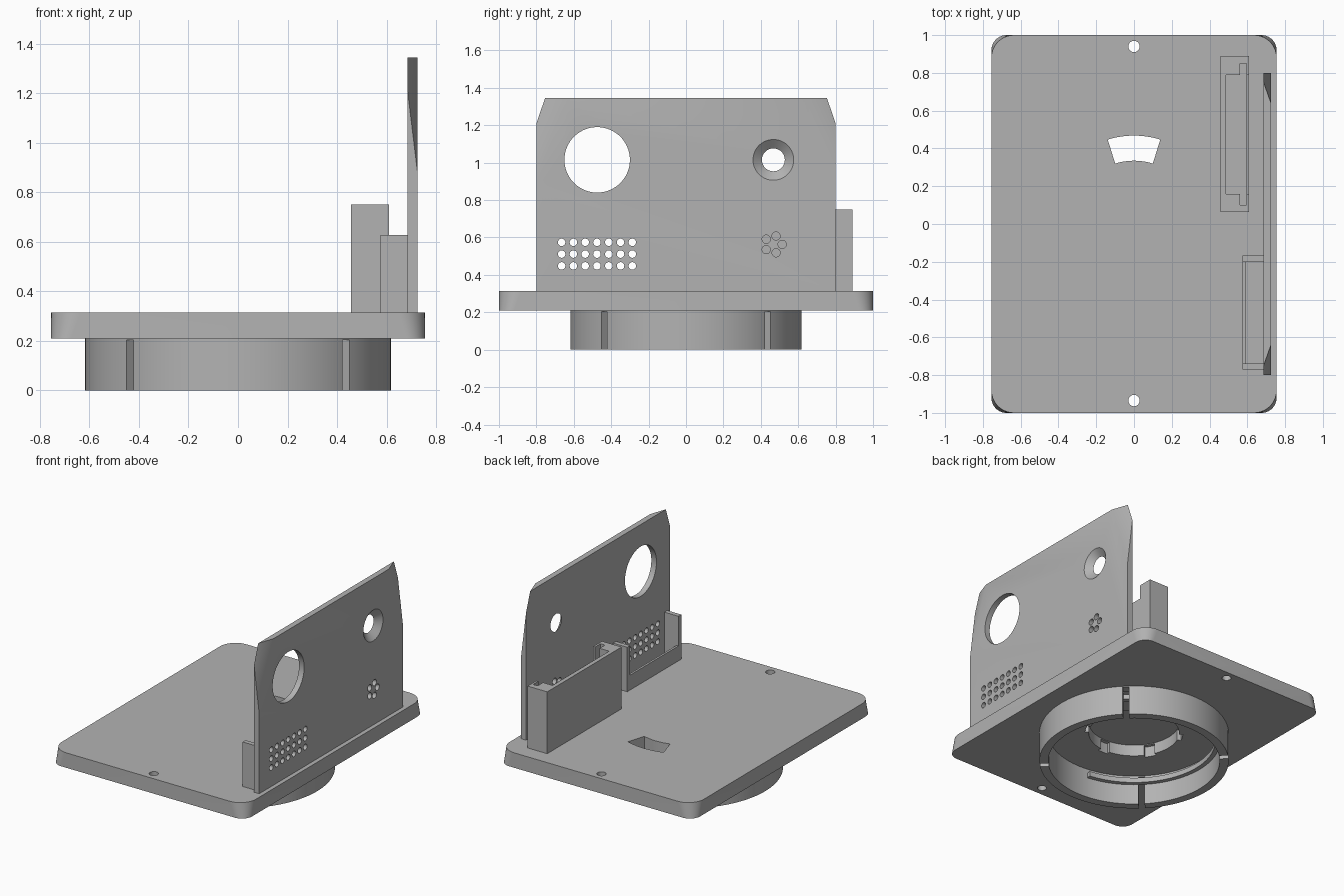
import bpy, bmesh
from math import sin, cos, pi, radians
from mathutils import Vector, Matrix

cube = bpy.data.objects.get("Cube")
if cube:
    bpy.data.objects.remove(cube, do_unlink=True)

grey = bpy.data.materials.new("matte grey")
grey.use_nodes = True
colour = (0.45, 0.45, 0.45, 1)
grey.diffuse_color = colour
grey.node_tree.nodes["Principled BSDF"].inputs["Base Color"].default_value = colour


def finish(name, bm):
    bmesh.ops.recalc_face_normals(bm, faces=bm.faces)
    mesh = bpy.data.meshes.new(name)
    bm.to_mesh(mesh)
    bm.free()
    mesh.materials.append(grey)
    ob = bpy.data.objects.new(name, mesh)
    bpy.context.collection.objects.link(ob)
    return ob


def loft(name, low, high, z0, z1):
    """Solid between two outlines with equal point counts."""
    bm = bmesh.new()
    a = [bm.verts.new((x, y, z0)) for x, y in low]
    b = [bm.verts.new((x, y, z1)) for x, y in high]
    bm.faces.new(a)
    bm.faces.new(b)
    for i in range(len(a)):
        j = (i + 1) % len(a)
        bm.faces.new((a[i], a[j], b[j], b[i]))
    return finish(name, bm)


def box(name, x0, x1, y0, y1, z0, z1):
    outline = [(x0, y0), (x1, y0), (x1, y1), (x0, y1)]
    return loft(name, outline, outline, z0, z1)


def arc(r, a0, a1, n=24, cx=0, cy=0):
    return [(cx + r * cos(radians(a0 + (a1 - a0) * i / n)),
             cy + r * sin(radians(a0 + (a1 - a0) * i / n))) for i in range(n + 1)]


def sector(name, r0, r1, a0, a1, z0, z1):
    outline = arc(r1, a0, a1) + arc(r0, a1, a0)
    return loft(name, outline, outline, z0, z1)


def rod(name, centre, r1, r2, depth, axis="Z", segments=32):
    bm = bmesh.new()
    turn = Matrix.Rotation(pi / 2, 4, "Y") if axis == "X" else Matrix()
    bmesh.ops.create_cone(bm, cap_ends=True, segments=segments, radius1=r1, radius2=r2,
                          depth=depth, matrix=Matrix.Translation(centre) @ turn)
    return finish(name, bm)


def cut(target, cutters):
    bpy.ops.object.select_all(action="DESELECT")
    bpy.context.view_layer.objects.active = target
    target.select_set(True)
    for c in cutters:
        c.hide_render = True
        mod = target.modifiers.new("cut", "BOOLEAN")
        mod.operation = "DIFFERENCE"
        mod.solver = "EXACT"
        mod.object = c
        bpy.ops.object.modifier_apply(modifier=mod.name)
        bpy.data.objects.remove(c, do_unlink=True)


def rounded(w, d, r):
    pts = []
    for k, (sx, sy) in enumerate([(1, 1), (-1, 1), (-1, -1), (1, -1)]):
        pts += arc(r, 90 * k, 90 * k + 90, 10, sx * (w - r), sy * (d - r))
    return pts


# Base plate with screw holes, window and bayonet recess underneath
BASE, TOP = 0.21, 0.315
plate = loft("base_plate", rounded(0.755, 1, 0.08), rounded(0.755, 1, 0.12), BASE, TOP)
cuts = [rod("screw_hole", (0, y, 0.26), 0.03, 0.03, 0.4) for y in (-0.935, 0.94)]
cuts.append(sector("window", 0.335, 0.468, 72.7, 107.3, 0.1, 0.5))
cuts.append(rod("recess", (0, 0, 0.24), 0.295, 0.295, 0.1, segments=96))
cuts += [sector("notch", 0.27, 0.32, a - 7, a + 7, 0.18, 0.285)
         for a in (30, 150, 210, 270, 330)]
cut(plate, cuts)

# Mounting ring with four slots and inner lips
ring = rod("mounting_ring", (0, 0, BASE / 2), 0.618, 0.618, BASE, segments=128)
cuts = [rod("bore", (0, 0, 0.1), 0.56, 0.56, 0.4, segments=128)]
for k in range(4):
    slot = box("slot", 0.5, 0.7, -0.02, 0.02, -0.1, 0.203)
    slot.data.transform(Matrix.Rotation(pi / 4 + k * pi / 2, 4, "Z"))
    cuts.append(slot)
cut(ring, cuts)
lips = [sector("ring_lip", 0.53, 0.562, a, a + 122, 0.145, 0.18) for a in (141, 321)]

# Upright panel with slanted upper corners
IN, OUT = 0.685, 0.725
panel = box("upright_panel", IN, OUT, -0.8, 0.8, TOP, 1.345)
bm = bmesh.new()
bm.from_mesh(panel.data)
for s in (-1, 1):
    p = Vector((OUT, 0.8 * s, 0.88))
    q = Vector((IN, 0.8 * s, 1.21))
    r = Vector((OUT, 0.64 * s, 1.345))
    normal = (q - p).cross(r - p)
    if normal.y * s < 0:
        normal.negate()
    bmesh.ops.bisect_plane(bm, geom=bm.verts[:] + bm.edges[:] + bm.faces[:],
                           plane_co=p, plane_no=normal, clear_outer=True)
    bmesh.ops.holes_fill(bm, edges=[e for e in bm.edges if e.is_boundary])
bmesh.ops.recalc_face_normals(bm, faces=bm.faces)
bm.to_mesh(panel.data)
bm.free()

# Panel openings: large port, countersunk hole, speaker grid, microphone holes
MID = (IN + OUT) / 2
cuts = [rod("port", (MID, -0.475, 1.015), 0.175, 0.175, 0.3, "X", 96),
        rod("countersink", (MID, 0.467, 1.015), 0.06, 0.11, OUT - IN + 0.002, "X", 64)]
cuts += [rod("grid_hole", (MID, -0.665 + 0.063 * i, 0.448 + 0.063 * j), 0.02, 0.02, 0.3, "X", 24)
         for i in range(7) for j in range(3)]
cuts += [rod("mic_hole", (MID, 0.467 + 0.047 * cos(a), 0.563 + 0.047 * sin(a)),
             0.022, 0.022, 0.1, "X", 24) for a in [k * 2 * pi / 5 for k in range(5)]]
cut(panel, cuts)

# Tall board holder behind the panel
holder = box("board_holder", 0.457, 0.61, 0.063, 0.89, TOP, 0.75)
cut(holder, [box("pocket", 0.486, 0.595, 0.16, 0.79, 0.35, 0.9),
             box("edge_slot", 0.56, 0.595, 0.1, 0.85, 0.35, 0.9),
             box("low_side", 0.58, 0.7, 0.16, 0.79, 0.65, 0.9)])

# Open speaker bracket with a low front wall
bracket = box("speaker_bracket", 0.575, IN, -0.77, -0.168, TOP, 0.628)
cut(bracket, [box("inside", 0.59, 0.8, -0.738, -0.2, 0.2, 0.9),
              box("opening", 0.5, 0.8, -0.738, -0.2, 0.42, 0.9)])

for ob in [plate, ring, panel, holder, bracket] + lips:
    bpy.ops.object.select_all(action="DESELECT")
    bpy.context.view_layer.objects.active = ob
    ob.select_set(True)
    bpy.ops.object.shade_smooth_by_angle(angle=radians(25))
